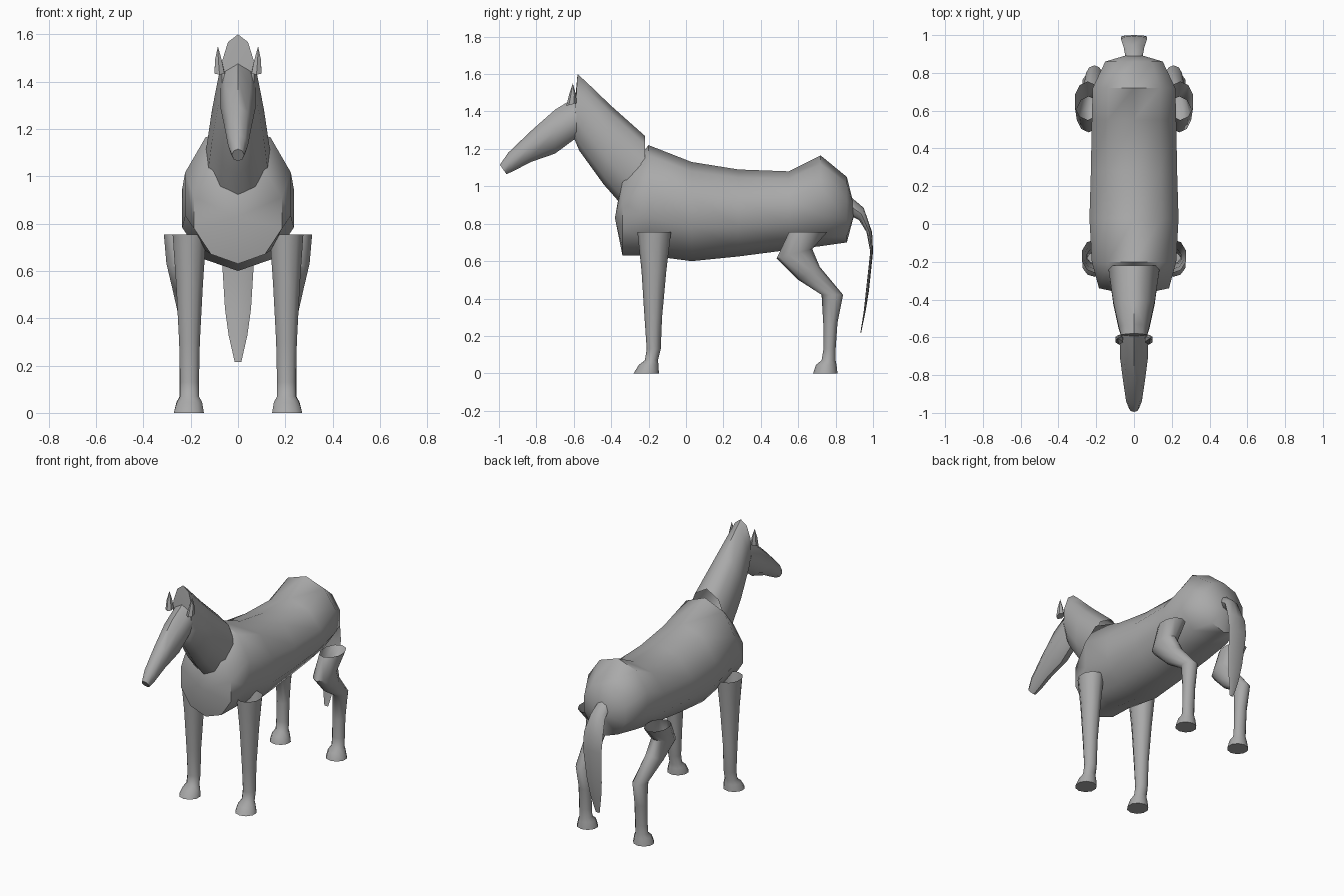
import bpy, bmesh, math
from mathutils import Vector

if "Cube" in bpy.data.objects:
    bpy.data.objects.remove(bpy.data.objects["Cube"])

grey = bpy.data.materials.new("plain grey")
grey.diffuse_color = (0.4, 0.4, 0.4, 1)
grey.use_nodes = True
grey.node_tree.nodes["Principled BSDF"].inputs["Base Color"].default_value = grey.diffuse_color


def finish(name, bm, smooth=50):
    bmesh.ops.recalc_face_normals(bm, faces=bm.faces)
    mesh = bpy.data.meshes.new(name)
    bm.to_mesh(mesh)
    bm.free()
    mesh.materials.append(grey)
    ob = bpy.data.objects.new(name, mesh)
    bpy.context.collection.objects.link(ob)
    bpy.ops.object.select_all(action='DESELECT')
    ob.select_set(True)
    bpy.context.view_layer.objects.active = ob
    bpy.ops.object.shade_smooth_by_angle(angle=math.radians(smooth))
    return ob


def loft(name, rings, sides=10, start=None, end=None, smooth=50):
    """Skin oval rings (x, half width, (y, z) of one edge, (y, z) of the other).
    start / end: None = open, 'flat' = capped, (x, y, z) = pointed."""
    bm = bmesh.new()
    loops = []
    for x, w, a, b in rings:
        a, b = Vector((x, *a)), Vector((x, *b))
        mid, half = (a + b) / 2, (a - b) / 2
        loops.append([bm.verts.new(mid + half * math.cos(t) + Vector((w * math.sin(t), 0, 0)))
                      for t in (2 * math.pi * i / sides for i in range(sides))])
    for p, q in zip(loops, loops[1:]):
        for i in range(sides):
            j = (i + 1) % sides
            bm.faces.new((p[i], p[j], q[j], q[i]))
    for loop, cap in ((loops[0], start), (loops[-1], end)):
        if cap == 'flat':
            bm.faces.new(loop)
        elif cap:
            tip = bm.verts.new(cap)
            for i in range(sides):
                bm.faces.new((loop[i], loop[(i + 1) % sides], tip))
    return finish(name, bm, smooth)


# Barrel: half width, y, back height, belly height
barrel = [(.195, -.34, 1.06, .63), (.235, -.2, 1.22, .63), (.248, .03, 1.13, .60),
          (.24, .28, 1.09, .625), (.235, .55, 1.08, .66), (.23, .72, 1.165, .68),
          (.16, .86, 1.05, .70)]
loft("body", [(0, w, (y, t), (y, b)) for w, y, t, b in barrel],
     start=(0, -.38, .83), end=(0, .905, .87), smooth=60)

# Neck, open where it meets the withers
loft("neck", [(0, .145, (-.22, 1.27), (-.22, .76)),
              (0, .115, (-.40, 1.43), (-.44, 1.01)),
              (0, .085, (-.53, 1.555), (-.57, 1.19)),
              (0, .072, (-.58, 1.60), (-.60, 1.26))],
     end=(0, -.595, 1.44))

# Head, tapering to the muzzle
loft("head", [(0, .075, (-.585, 1.48), (-.585, 1.26)),
              (0, .075, (-.70, 1.41), (-.70, 1.175)),
              (0, .058, (-.83, 1.295), (-.83, 1.13)),
              (0, .042, (-.95, 1.18), (-.925, 1.08)),
              (0, .026, (-.995, 1.115), (-.96, 1.065))],
     sides=8, start='flat', end='flat')

# Tail, a thin hanging strip
loft("tail", [(0, .045, (.885, .94), (.885, .84)),
              (0, .055, (.95, .885), (.925, .82)),
              (0, .070, (.995, .755), (.965, .755)),
              (0, .068, (1.0, .65), (.985, .65)),
              (0, .055, (.978, .44), (.962, .44)),
              (0, .040, (.960, .33), (.950, .33)),
              (0, .014, (.936, .215), (.932, .215))],
     sides=8, start='flat', end='flat')

# Legs: x, half width, height, front y, back y
front_leg = [(.205, .075, .755, -.26, -.08), (.205, .060, .55, -.238, -.105),
             (.205, .046, .30, -.222, -.128), (.205, .042, .13, -.210, -.135),
             (.205, .042, .07, -.220, -.150), (.205, .056, .045, -.252, -.147),
             (.208, .067, 0, -.28, -.145)]
hind_leg = [(.245, .072, (.55, .755), (.755, .755)), (.24, .066, (.485, .615), (.675, .665)),
            (.225, .055, (.60, .50), (.715, .57)), (.21, .046, (.725, .42), (.84, .42)),
            (.207, .042, (.735, .25), (.81, .27)), (.207, .042, (.735, .13), (.80, .13)),
            (.207, .042, (.725, .07), (.80, .07)), (.207, .056, (.695, .045), (.805, .045)),
            (.208, .067, (.68, 0), (.81, 0))]

for side, s in (("right", 1), ("left", -1)):
    loft(side + "_front_leg", [(s * x, w, (f, z), (b, z)) for x, w, z, f, b in front_leg],
         end='flat')
    loft(side + "_hind_leg", [(s * x, w, a, b) for x, w, a, b in hind_leg], end='flat')
    # Pointed ears
    loft(side + "_ear", [(s * .078, .024, (-.64, 1.43), (-.585, 1.445)),
                         (s * .083, .017, (-.625, 1.49), (-.588, 1.49))],
         sides=6, start='flat', end=(s * .085, -.605, 1.55))
